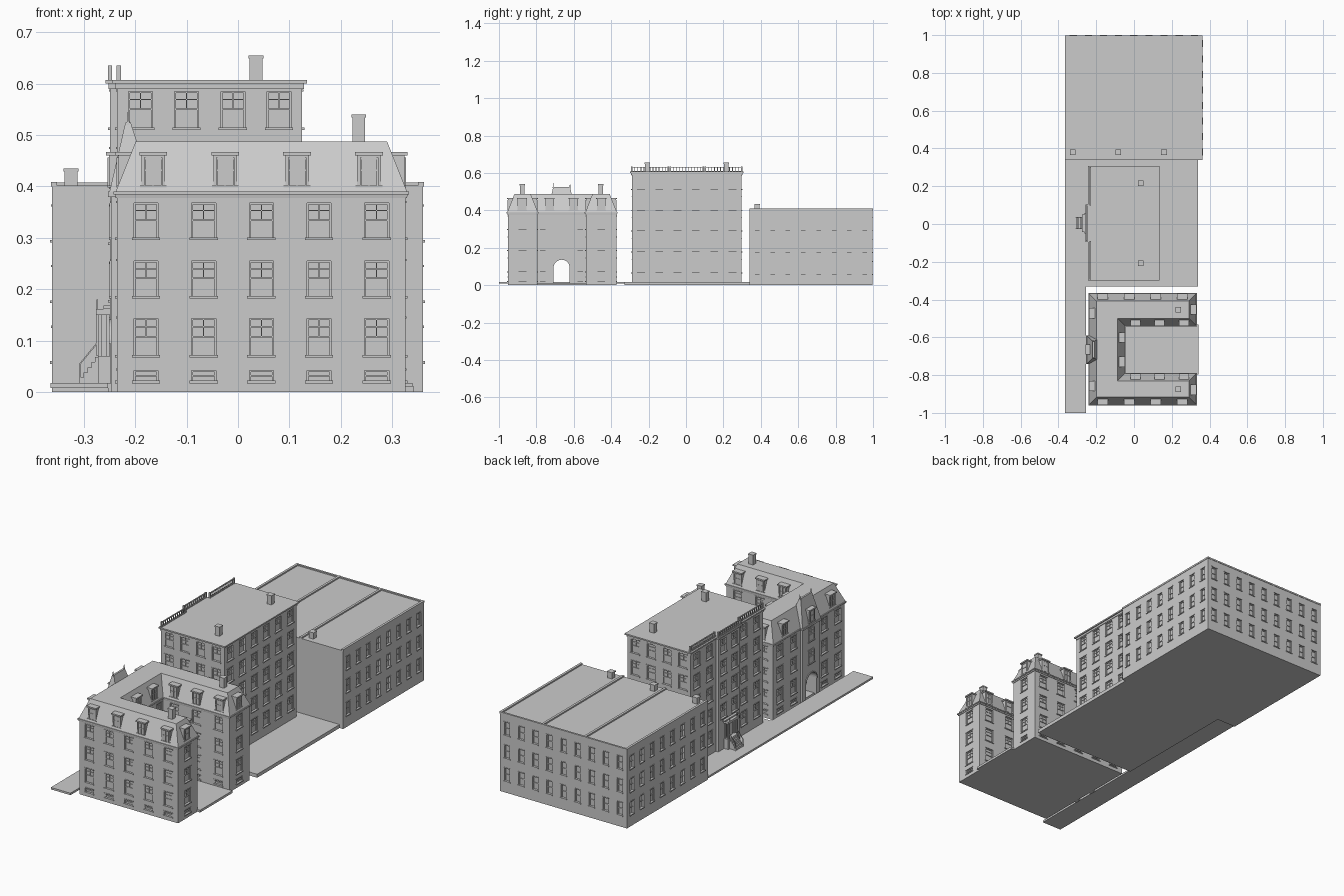
import bpy, bmesh, math
from mathutils import Vector

if "Cube" in bpy.data.objects:
    bpy.data.objects.remove(bpy.data.objects["Cube"])

parts = {}
def part(name):
    return parts.setdefault(name, bmesh.new())

class Frame:
    """Local wall frame: a runs along the wall, b runs inward, z up."""
    def __init__(s, p, q):
        s.p = Vector((*p, 0)); d = Vector((*q, 0)) - s.p
        s.len = d.length; s.u = d.normalized(); s.v = Vector((-s.u.y, s.u.x, 0))
    def at(s, a, b, z):
        return s.p + s.u * a + s.v * b + Vector((0, 0, z))
WORLD = Frame((0, 0), (1, 0))

def quad(bm, pts):
    bm.faces.new([bm.verts.new(p) for p in pts])

def box(name, a, b, z, f=WORLD):
    bm = part(name)
    v = [bm.verts.new(f.at(i, j, k)) for k in z for j in b for i in a]
    for q in ((0, 2, 3, 1), (4, 5, 7, 6), (0, 1, 5, 4), (2, 6, 7, 3), (0, 4, 6, 2), (1, 3, 7, 5)):
        bm.faces.new([v[i] for i in q])

def loft(name, base, top):
    bm = part(name); n = len(base)
    lo = [bm.verts.new(p) for p in base]; hi = [bm.verts.new(p) for p in top]
    fs = [bm.faces.new(lo), bm.faces.new(hi)]
    fs += [bm.faces.new((lo[i], lo[(i+1) % n], hi[(i+1) % n], hi[i])) for i in range(n)]
    bmesh.ops.recalc_face_normals(bm, faces=fs)

def extrude(name, pts, vec):
    loft(name, pts, [Vector(p) + Vector(vec) for p in pts])

def trim(name, f, c, w, z0, z1, d, sash=True):
    """Frame, glazing bars, sill and lintel of one window."""
    h, m, t = w / 2, (z0 + z1) / 2, .003
    near = d - .004
    for s in (-1, 1):
        e = sorted((c + s * h, c + s * (h - t)))
        box(name, e, (near, d), (z0, z1), f)
    box(name, (c-h, c+h), (near, d), (z1-t, z1), f)
    box(name, (c-h, c+h), (near, d), (m-t/2, m+t/2), f)
    if sash:
        box(name, (c-.001, c+.001), (near+.001, d), (m, z1), f)
        q = m + (z1 - m) * .55
        box(name, (c-h, c+h), (near+.001, d), (q-.001, q+.001), f)
    box(name, (c-h-.004, c+h+.004), (-.004, .002), (z0-.005, z0), f)
    box(name, (c-h-.003, c+h+.003), (-.002, .002), (z1, z1+.004), f)

def facade(name, p, q, z0, z1, cols=0, rows=(), w=.047, d=.007, sash=True):
    """Wall sheet with a grid of recessed windows."""
    f = Frame(p, q); bm = part(name + "_walls")
    cs = [f.len * (i + .5) / cols for i in range(cols)]
    us = [0] + [c + s * w / 2 for c in cs for s in (-1, 1)] + [f.len]
    zs = [z0] + [z for r in rows for z in r] + [z1]
    for i in range(len(us) - 1):
        for j in range(len(zs) - 1):
            a0, a1, k0, k1 = us[i], us[i+1], zs[j], zs[j+1]
            hole = i % 2 and j % 2
            e = d if hole else 0
            c = [(a0, k0), (a1, k0), (a1, k1), (a0, k1)]
            quad(bm, [f.at(a, e, k) for a, k in c])
            if hole:
                for (a, k), (a2, k2) in zip(c, c[1:] + c[:1]):
                    quad(bm, [f.at(a, 0, k), f.at(a2, 0, k2), f.at(a2, d, k2), f.at(a, d, k)])
    for c in cs:
        for r in rows:
            trim(name + "_windows", f, c, w, *r, d, sash and r[1] - r[0] > .03)

def chimney(name, x, y, z0, z1, s=.0125):
    box(name, (x-s, x+s), (y-s, y+s), (z0, z1 - .006))
    box(name, (x-s-.002, x+s+.002), (y-s-.002, y+s+.002), (z1 - .006, z1))

# Ground slabs
box("sidewalk", (-.365, -.253), (-1, .338), (.008, .018))
box("middle_lot", (-.253, .34), (-.33, .34), (0, .018))
box("courtyard_slab", (-.234, .342), (-.797, -.533), (0, .012))

# Plain row of three houses at the back
X0, X1, Y0, Y1 = -.362, .36, .34, .997
rows = [(.06, .125), (.178, .243), (.296, .361)]
facade("row", (X1, Y0), (X1, Y1), 0, .4, 8, rows, .03, .008, False)
facade("row", (X1, Y1), (X0, Y1), 0, .4, 9, rows, .03, .008, False)
facade("row", (X0, Y1), (X0, Y0), 0, .4, 8, rows, .03, .008, False)
facade("row", (X0, Y0), (X1, Y0), 0, .4)
box("row_roof", (X0, X1), (Y0, Y1), (.398, .402))
box("row_base", (X0, X1), (Y0, Y1), (0, .002))
for x in (X0 + .004, -.121, .119, X1 - .004):
    box("party_walls", (x-.006, x+.006), (Y0, Y1 + .002), (.4, .409))
box("party_walls", (X0, X1), (Y1 - .008, Y1 + .002), (.4, .408))
for x in (-.325, -.083, .159):
    chimney("row_chimneys", x, .38, .4, .435, .013)

# Middle apartment block
X0, X1, XB, Y0, Y1, B0, B1 = -.235, .125, -.249, -.29, .298, -.085, .093
rows = [(.067 + .112 * i, .137 + .112 * i) for i in range(5)]
facade("block", (X0, Y0), (X1, Y0), 0, .605, 4, rows)
facade("block", (X1, Y0), (X1, Y1), 0, .605, 6, rows)
facade("block", (X1, Y1), (X0, Y1), 0, .605, 4, rows)
facade("block", (X0, Y1), (X0, B1), 0, .605, 2, rows)
facade("block", (X0, B0), (X0, Y0), 0, .605, 2, rows)
facade("block", (XB, B1), (XB, B0), 0, .605, 2, rows[1:])
facade("block", (X0, B1), (XB, B1), 0, .605)
facade("block", (XB, B0), (X0, B0), 0, .605)

def block_outline(d, z):
    return [(x, y, z) for x, y in ((X0-d, Y0-d), (X1+d, Y0-d), (X1+d, Y1+d), (X0-d, Y1+d),
            (X0-d, B1+d), (XB-d, B1+d), (XB-d, B0-d), (X0-d, B0-d))]
loft("block_cornice", block_outline(.003, .59), block_outline(.003, .6))
loft("block_cornice", block_outline(.009, .6), block_outline(.009, .607))
for x, a, b in ((-.232, Y0, B0 - .01), (-.249, B0, B1), (-.232, B1 + .01, Y1)):
    box("balustrade", (x-.003, x+.003), (a, b), (.607, .611))
    box("balustrade", (x-.003, x+.003), (a, b), (.629, .633))
    n = round((b - a) / .016)
    for i in range(n + 1):
        y = a + (b - a) * i / n
        s = .004 if i in (0, n) else .002
        box("balustrade", (x-s, x+s), (y-s, y+s), (.607, .635 if s > .003 else .63))
for y in (.215, -.207):
    chimney("block_chimneys", .035, y, .605, .655)

# Entrance porch and stairs
C = .004
box("entrance_door", (-.253, XB), (C-.02, C+.02), (.07, .145))
box("porch", (-.272, XB), (C-.042, C+.042), (.018, .07))
box("porch", (-.276, XB), (C-.046, C+.046), (.15, .162))
box("porch", (-.262, XB), (C-.055, C+.055), (.162, .168))
for s in (-1, 1):
    for x in (-.269, -.253):
        box("porch_columns", (x-.003, x+.003), (C+s*.036-.003, C+s*.036+.003), (.07, .15))
    y = C + s * .03
    extrude("stair_rails", [(-.309, y, .051), (-.272, y, .096), (-.272, y, .1), (-.309, y, .055)], (0, .003, 0))
    box("stair_rails", (-.309, -.306), (y, y+.003), (.018, .055))
    box("lamp_posts", (-.275, -.272), (y, y+.003), (.07, .18))
for i in range(5):
    box("stairs", (-.308 + .0075 * i, -.27), (C-.03, C+.03), (.018 + .01*i, .028 + .01*i))

# U-shaped mansard building around a courtyard
X0, X1, Y0, Y1, XC, C0, C1, CY = -.235, .326, -.953, -.372, -.052, -.795, -.535, -.665
P0, P1, XP = CY - .07, CY + .07, -.247
rows = [(.022, .042), (.072, .143), (.187, .255), (.301, .368)]
for p, q, n in (((X0, Y0), (X1, Y0), 5), ((X1, Y1), (X0, Y1), 5), ((X1, Y0), (X1, C0), 1),
                ((X1, C1), (X1, Y1), 1), ((X1, C0), (XC, C0), 3), ((XC, C1), (X1, C1), 3),
                ((XC, C0), (XC, P0), 1), ((XC, P1), (XC, C1), 1),
                ((X0, Y1), (X0, P1), 2), ((X0, P0), (X0, Y0), 2)):
    facade("mansard", p, q, 0, .388, n, rows, .047 if Frame(p, q).len > .1 else .036)
box("mansard_base", (X0, X1), (Y0, C0), (0, .002))
box("mansard_base", (X0, X1), (C1, Y1), (0, .002))

# Central pavilion with the arched carriage passage
r = .043
arch = [(CY + r * math.cos(math.pi * i / 16), .093 + r * math.sin(math.pi * i / 16)) for i in range(17)]
prof = [(P1, .388), (P1, 0), (CY + r, 0)] + arch + [(CY - r, 0), (P0, 0), (P0, .388)]
extrude("arched_pavilion", [(XP, y, z) for y, z in prof], (XC - XP, 0, 0))
ring = arch + [(CY + (y - CY) * 1.12, .093 + (z - .093) * 1.12) for y, z in reversed(arch)]
extrude("arch_trim", [(XP - .004, y, z) for y, z in ring], (.006, 0, 0))
for p, q in (((XP, P1), (XP, P0)), ((XC, P0), (XC, P1))):
    for z0, z1 in rows[2:]:
        trim("mansard_windows", Frame(p, q), .07, .047, z0, z1, .001)

# Cornice and mansard roof follow the same offset outline
def u_outline(d, z):
    a, b, c, e = X0-d, X1+d, Y0-d, Y1+d
    return [(x, y, z) for x, y in ((a, c), (b, c), (b, C0+d), (XC+d, C0+d),
            (XC+d, C1-d), (b, C1-d), (b, e), (a, e))]
loft("mansard_cornice", u_outline(.003, .378), u_outline(.004, .384))
loft("mansard_cornice", u_outline(.007, .384), u_outline(.007, .39))
box("mansard_cornice", (XP - .006, -.2), (P0 - .006, P1 + .006), (.38, .39))
loft("mansard_roof", u_outline(.003, .39), u_outline(-.036, .488))
def rect(x0, x1, y0, y1, z):
    return [(x0, y0, z), (x1, y0, z), (x1, y1, z), (x0, y1, z)]
loft("pavilion_roof", rect(XP - .003, -.165, P0 - .005, P1 + .005, .39),
     rect(-.219, -.209, CY - .045, CY + .045, .525))
for s in (-1, 1):
    y = CY + s * .045
    loft("finials", rect(-.217, -.211, y-.003, y+.003, .52), rect(-.2145, -.2135, y-.0005, y+.0005, .546))

# Dormers
def dormer(x, y, nx, ny):
    u = Vector((-ny, nx))
    p = Vector((x, y)); f = Frame(p, p + u)
    box("dormers", (-.023, .023), (0, .04), (.395, .46), f)
    box("dormers", (-.027, .027), (-.006, .042), (.46, .467), f)
    box("dormers", (-.026, .026), (-.003, .004), (.398, .402), f)
    for a in (-.018, .015):
        box("dormer_windows", (a, a + .003), (-.003, 0), (.402, .456), f)
    box("dormer_windows", (-.001, .001), (-.002, 0), (.402, .456), f)
    for z in (.43, .453):
        box("dormer_windows", (-.018, .018), (-.002, 0), (z, z + .003), f)
for x in (-.165, -.025, .115, .255):
    dormer(x, Y0 + .002, 0, -1)
    dormer(x, Y1 - .002, 0, 1)
for x in (.008, .135, .265):
    dormer(x, C0 - .002, 0, 1)
    dormer(x, C1 + .002, 0, -1)
for s in (-1, 1):
    dormer(X1 - .002, CY + .212 * s, 1, 0)
    dormer(X0 + .002, CY + .193 * s, -1, 0)
    dormer(XC - .002, CY + .064 * s, 1, 0)
    chimney("mansard_chimneys", .235, CY + .21 * s, .48, .54)
dormer(XP - .004, CY, -1, 0)

# Turn every collected part into an object
for name, bm in parts.items():
    me = bpy.data.meshes.new(name)
    bmesh.ops.remove_doubles(bm, verts=bm.verts, dist=1e-6) if name.endswith("_walls") else None
    bm.to_mesh(me); bm.free()
    bpy.context.collection.objects.link(bpy.data.objects.new(name, me))
